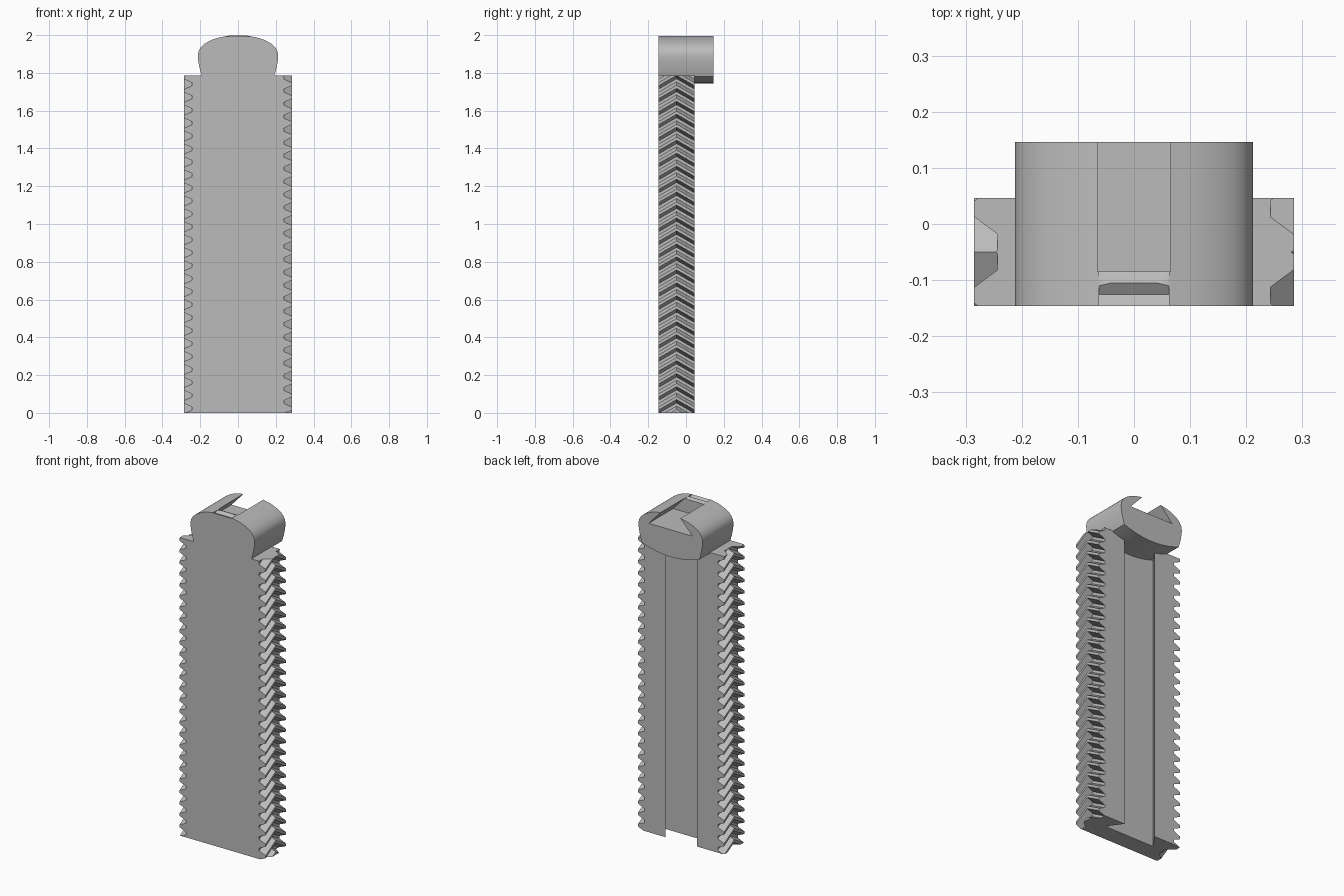
import bpy, bmesh, math
from mathutils import Vector

cube = bpy.data.objects.get("Cube")
if cube:
    bpy.data.objects.remove(cube, do_unlink=True)

GREY = (0.5, 0.5, 0.5, 1)
mat = bpy.data.materials.new("plain grey")
mat.use_nodes = True
mat.diffuse_color = GREY
mat.node_tree.nodes["Principled BSDF"].inputs["Base Color"].default_value = GREY

FRONT, BACK, HEAD_BACK = -0.146, 0.046, 0.146
TIP, ROOT, TOP = 0.285, 0.243, 1.785
MID = (FRONT + BACK) / 2
TEETH = 26
PITCH = TOP / TEETH
SLOPE = 0.577


def finish(bm, name):
    bmesh.ops.recalc_face_normals(bm, faces=bm.faces)
    mesh = bpy.data.meshes.new(name)
    bm.to_mesh(mesh)
    bm.free()
    obj = bpy.data.objects.new(name, mesh)
    bpy.context.collection.objects.link(obj)
    mesh.materials.append(mat)
    return obj


def loft(bm, rings):
    """Closed solid through matching rings of points."""
    loops = [[bm.verts.new(p) for p in ring] for ring in rings]
    n = len(loops[0])
    for a, b in zip(loops, loops[1:]):
        for i in range(n):
            j = (i + 1) % n
            bm.faces.new((a[i], a[j], b[j], b[i]))
    bm.faces.new(loops[0])
    bm.faces.new(loops[-1])


def prism(name, points, start, end, place):
    bm = bmesh.new()
    loft(bm, [[place(u, v, w) for u, v in points] for w in (start, end)])
    return finish(bm, name)


# Bar with an undercut channel down its back
channel = [(0.105, BACK), (0.168, BACK - 0.087)]
half = [(ROOT, FRONT), (ROOT, BACK)] + channel
outline = half + [(-x, y) for x, y in reversed(half)]
prism("rack_bar", outline, 0, TOP, lambda x, y, z: (x, y, z))


# Herringbone teeth, half a pitch apart on the two sides
def herringbone(name, side, shift):
    bm = bmesh.new()
    inner = ROOT - 0.005
    section = [(inner, -0.026), (ROOT, -0.026), (TIP, -0.008),
               (TIP, 0.008), (ROOT, 0.026), (inner, 0.026)]
    for k in range(-1, TEETH + 3):
        apex = k * PITCH + shift
        loft(bm, [[(side * x, y, apex + h - SLOPE * abs(y - MID)) for x, h in section]
                  for y in (FRONT, MID, BACK)])
    # Trim the run of teeth flush with both ends of the bar
    for z, up in ((0, -1), (TOP, 1)):
        geom = bm.verts[:] + bm.edges[:] + bm.faces[:]
        bmesh.ops.bisect_plane(bm, geom=geom, plane_co=(0, 0, z),
                               plane_no=(0, 0, up), clear_outer=True)
        rim = [e for e in bm.edges if e.is_boundary]
        bmesh.ops.holes_fill(bm, edges=rim, sides=0)
    finish(bm, name)


herringbone("left_teeth", 1, 0.01)
herringbone("right_teeth", -1, 0.01 + PITCH / 2)


# Rounded head: smooth curve through a few outline points
def smooth_line(pts, steps=6):
    ext = [pts[0]] + pts + [pts[-1]]
    out = []
    for a, b, c, d in zip(ext, ext[1:], ext[2:], ext[3:]):
        a, b, c, d = map(Vector, (a, b, c, d))
        for i in range(steps):
            t = i / steps
            p = 0.5 * (2 * b + (c - a) * t + (2 * a - 5 * b + 4 * c - d) * t ** 2
                       + (3 * b - a - 3 * c + d) * t ** 3)
            out.append(tuple(p))
    return out + [pts[-1]]


LIP = (0.065, 1.994)
side = smooth_line([(0.19, 1.78), (0.203, 1.825), (0.212, 1.88), (0.206, 1.92),
                    (0.178, 1.953), (0.125, 1.98), LIP])
belly = [(0.19 * i / 8, 1.745 + 0.035 * (i / 8) ** 2) for i in range(8)]


def head_outline(crown):
    right = belly[1:] + side + crown
    return [belly[0]] + right + [(-x, z) for x, z in reversed(right)]


def along_y(x, z, y):
    return (x, y, z)


WALL = -0.085
wall = prism("head_front_wall", head_outline([(0.03, 2.0)]), FRONT, WALL, along_y)
slotted = prism("slotted_head", head_outline([(0.145, 1.908)]), WALL, HEAD_BACK, along_y)

# Shallow catch notch across the top of the front wall
notch = [(-0.08, 2.02), (-0.08, 1.986), (-0.105, 1.998), (-0.126, 1.984),
         (-0.15, 1.994), (-0.15, 2.02)]
cutter = prism("notch_cutter", notch, -0.062, 0.062, lambda y, z, x: (x, y, z))
cutter.hide_render = True
mod = wall.modifiers.new("notch", 'BOOLEAN')
mod.operation, mod.solver, mod.object = 'DIFFERENCE', 'EXACT', cutter
bpy.context.view_layer.objects.active = wall
bpy.ops.object.modifier_apply(modifier=mod.name)
bpy.data.objects.remove(cutter, do_unlink=True)

# Smooth the curved sides of the head, keep its edges crisp
bpy.ops.object.select_all(action='DESELECT')
for obj in (wall, slotted):
    obj.select_set(True)
bpy.context.view_layer.objects.active = slotted
bpy.ops.object.shade_smooth_by_angle(angle=math.radians(30))
